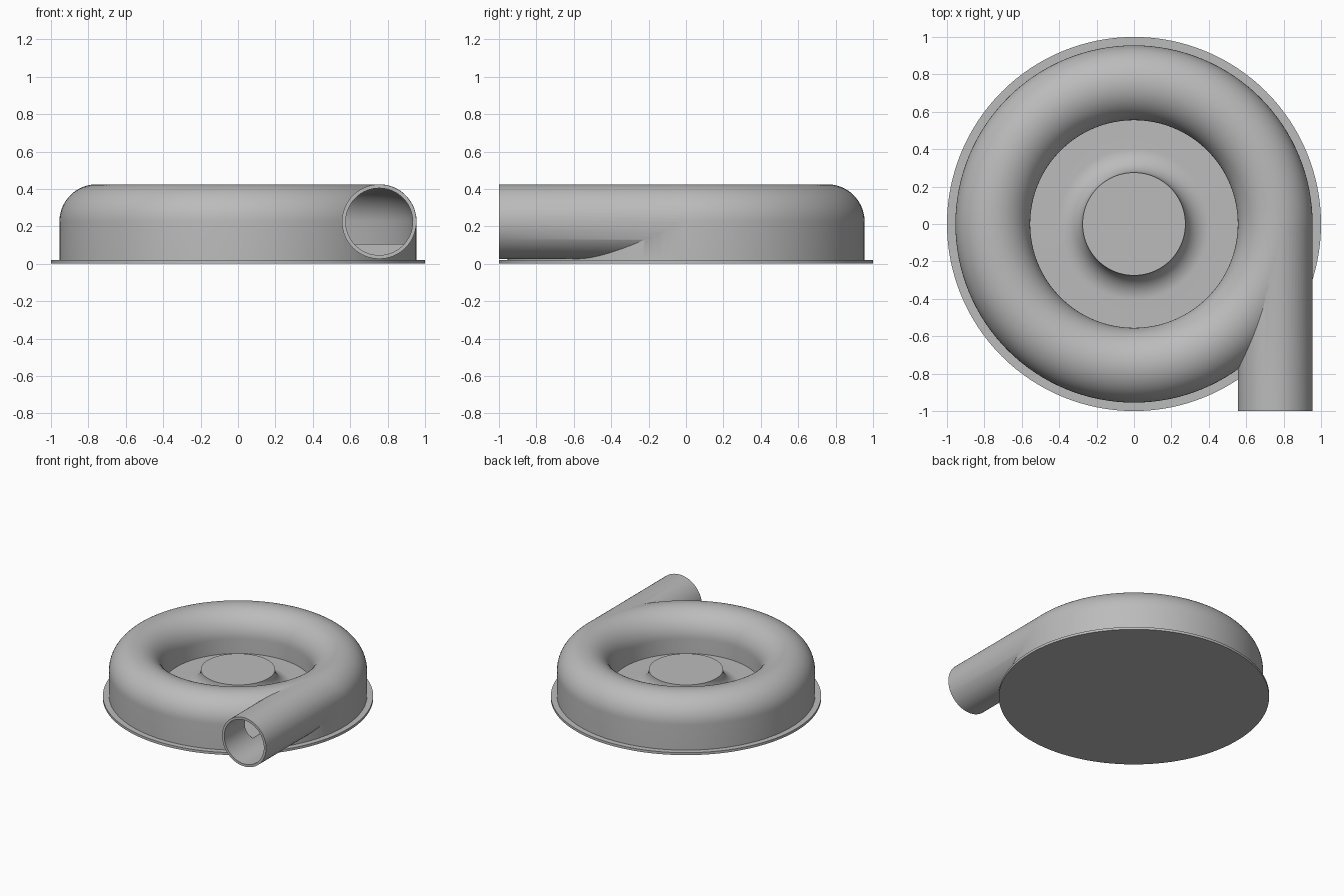
import bpy, bmesh, math
from mathutils import Matrix, Vector

if "Cube" in bpy.data.objects:
    bpy.data.objects.remove(bpy.data.objects["Cube"], do_unlink=True)

SEG = 128
FLANGE_TOP, FLOOR, HUB_TOP = 0.02, 0.105, 0.235
RING, AXIS_Z, TUBE_R, WALL = 0.755, 0.225, 0.2, 0.02

grey = bpy.data.materials.new("housing_grey")
grey.use_nodes = True
colour = (0.5, 0.5, 0.5, 1)
grey.diffuse_color = colour
grey.node_tree.nodes["Principled BSDF"].inputs["Base Color"].default_value = colour


def make_object(name, bm):
    bmesh.ops.remove_doubles(bm, verts=bm.verts, dist=1e-5)
    bmesh.ops.recalc_face_normals(bm, faces=bm.faces)
    mesh = bpy.data.meshes.new(name)
    bm.to_mesh(mesh)
    bm.free()
    mesh.materials.append(grey)
    obj = bpy.data.objects.new(name, mesh)
    bpy.context.collection.objects.link(obj)
    return obj


def lathe(name, profile, closed=False):
    """Spin a list of (radius, height) points around z."""
    bm = bmesh.new()
    verts = [bm.verts.new((r, 0, z)) for r, z in profile]
    pairs = list(zip(verts, verts[1:]))
    if closed:
        pairs.append((verts[-1], verts[0]))
    edges = [bm.edges.new(p) for p in pairs]
    bmesh.ops.spin(bm, geom=verts + edges, cent=(0, 0, 0), axis=(0, 0, 1),
                   angle=math.tau, steps=SEG, use_merge=True)
    bmesh.ops.dissolve_degenerate(bm, edges=bm.edges, dist=1e-6)
    return make_object(name, bm)


def arc(cx, cz, radius, start, end, steps):
    angles = [math.radians(start + (end - start) * i / steps) for i in range(steps + 1)]
    return [(cx + radius * math.cos(a), cz + radius * math.sin(a)) for a in angles]


def arch(radius, bottom):
    """Arch-shaped cross-section of the ring."""
    return ([(RING + radius, bottom)] + arc(RING, AXIS_Z, radius, 0, 180, 32)
            + [(RING - radius, bottom)])


def pipe(name, radius, y0, y1):
    bm = bmesh.new()
    place = (Matrix.Translation(Vector((RING, (y0 + y1) / 2, AXIS_Z)))
             @ Matrix.Rotation(math.pi / 2, 4, 'X'))
    bmesh.ops.create_cone(bm, cap_ends=True, segments=64, radius1=radius,
                          radius2=radius, depth=y1 - y0, matrix=place)
    return make_object(name, bm)


def combine(target, tool, operation):
    mod = target.modifiers.new(operation.lower(), 'BOOLEAN')
    mod.operation, mod.solver, mod.object = operation, 'EXACT', tool
    bpy.context.view_layer.objects.active = target
    bpy.ops.object.modifier_apply(modifier=mod.name)
    bpy.data.objects.remove(tool, do_unlink=True)


# Mounting flange
flange = lathe("base_flange", [(0, 0), (1, 0), (1, FLANGE_TOP), (0, FLANGE_TOP)])

# Ring housing with tangential outlet, hollowed through
housing = lathe("ring_housing", arch(TUBE_R, FLANGE_TOP), closed=True)
combine(housing, pipe("outlet_pipe", TUBE_R - 0.001, -1, 0), 'UNION')
combine(housing, lathe("ring_cavity", arch(TUBE_R - WALL, FLOOR), closed=True), 'DIFFERENCE')
combine(housing, pipe("outlet_bore", TUBE_R - WALL - 0.001, -1.1, 0), 'DIFFERENCE')

# Floor with a flared centre hub
rise = HUB_TOP - FLOOR
flare = arc(0.275 + rise, HUB_TOP, rise, 270, 180, 16)
edge = RING - TUBE_R + WALL / 2
hub = lathe("centre_hub", [(0, FLANGE_TOP), (edge, FLANGE_TOP), (edge, FLOOR)]
            + flare + [(0, HUB_TOP)])

# Smooth curved surfaces, keep sharp edges
for obj in (flange, housing, hub):
    bpy.ops.object.select_all(action='DESELECT')
    obj.select_set(True)
    bpy.context.view_layer.objects.active = obj
    bpy.ops.object.shade_smooth_by_angle(angle=math.radians(30))
